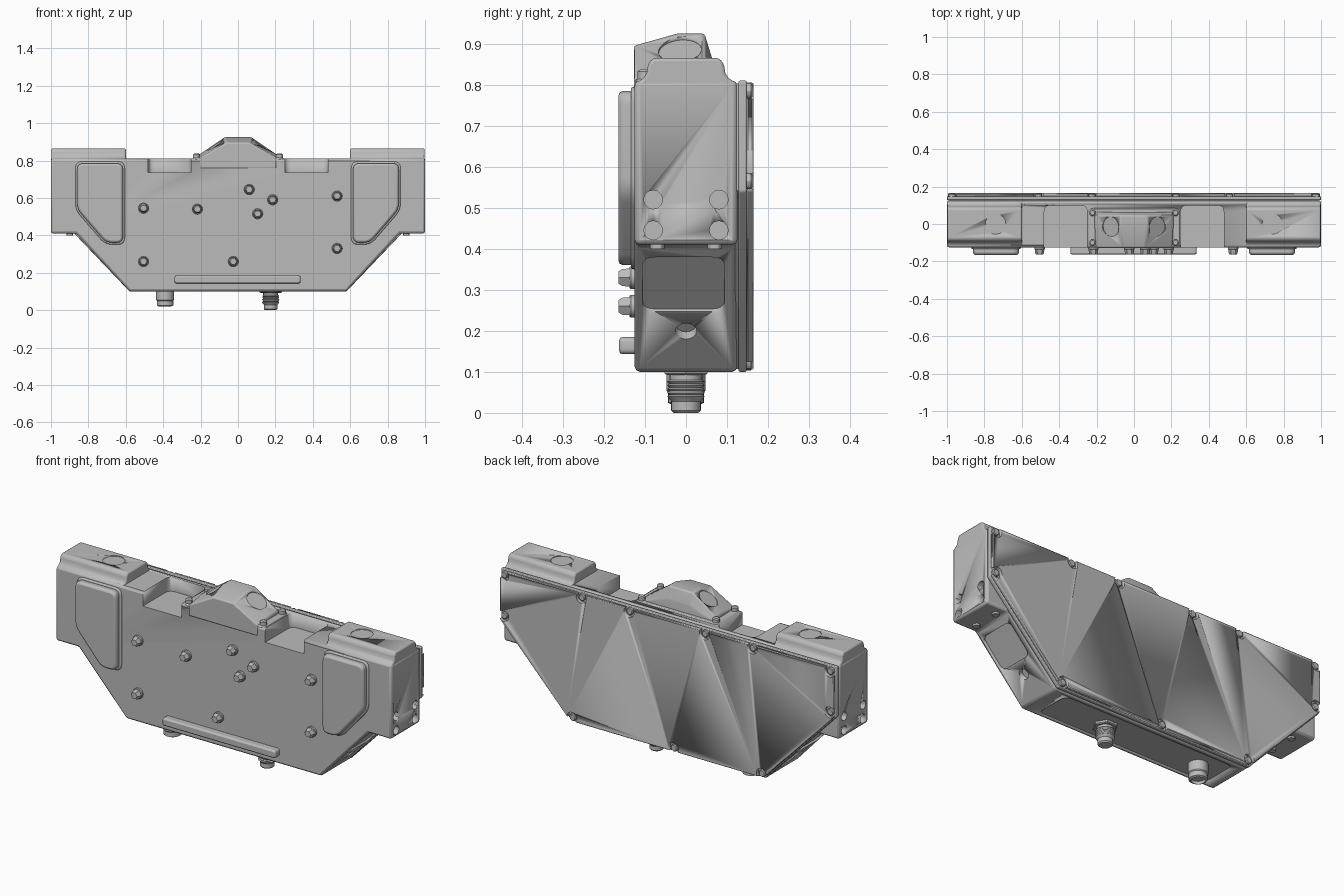
import bpy, bmesh, math
from mathutils import Vector

if "Cube" in bpy.data.objects:
    bpy.data.objects.remove(bpy.data.objects["Cube"])

grey = bpy.data.materials.new("painted grey metal")
grey.diffuse_color = (0.5, 0.5, 0.5, 1)
grey.use_nodes = True
grey.node_tree.nodes["Principled BSDF"].inputs["Base Color"].default_value = grey.diffuse_color


def finish(name, bm, bevel=0.0, segments=2, cuts=()):
    """Turn a bmesh into a finished object, with optional edge rounding and cuts."""
    bmesh.ops.recalc_face_normals(bm, faces=bm.faces)
    me = bpy.data.meshes.new(name)
    bm.to_mesh(me)
    bm.free()
    me.materials.append(grey)
    ob = bpy.data.objects.new(name, me)
    bpy.context.collection.objects.link(ob)
    if bevel:
        m = ob.modifiers.new("round", 'BEVEL')
        m.width, m.segments, m.limit_method = bevel, segments, 'ANGLE'
        m.angle_limit = math.radians(25)
    for c in cuts:
        m = ob.modifiers.new("cut", 'BOOLEAN')
        m.operation, m.object, m.solver = 'DIFFERENCE', c, 'EXACT'
    bpy.ops.object.select_all(action='DESELECT')
    bpy.context.view_layer.objects.active = ob
    ob.select_set(True)
    bpy.ops.object.shade_smooth_by_angle(angle=math.radians(30))
    return ob


def prism(name, pts, a, b, axis='y', bevel=0.0, corner=0.0, segments=2, cuts=()):
    """Extrude an outline along x, y or z; corner rounds the outline itself."""
    place = {'x': lambda p, t: (t, p[0], p[1]),
             'y': lambda p, t: (p[0], t, p[1]),
             'z': lambda p, t: (p[0], p[1], t)}[axis]
    if corner:
        rounded = []
        for i, p in enumerate(pts):
            p = Vector(p)
            u = (Vector(pts[i - 1]) - p).normalized() * corner
            v = (Vector(pts[(i + 1) % len(pts)]) - p).normalized() * corner
            for k in range(6):
                t = k / 5
                rounded.append(p + u * (1 - t) ** 2 + v * t ** 2)
        pts = rounded
    bm = bmesh.new()
    f = bm.faces.new([bm.verts.new(place(p, a)) for p in pts])
    g = bmesh.ops.extrude_face_region(bm, geom=[f])
    d = Vector(place((0, 0), b - a))
    bmesh.ops.translate(bm, verts=[v for v in g['geom'] if isinstance(v, bmesh.types.BMVert)], vec=d)
    return finish(name, bm, bevel, segments, cuts)


def rect(x0, x1, y0, y1):
    return [(x0, y0), (x1, y0), (x1, y1), (x0, y1)]


def lathe(name, base, axis, rings, sides=24):
    """Stack of (radius, distance) rings along an axis, capped at both ends."""
    q = Vector(axis).to_track_quat('Z', 'Y')
    bm = bmesh.new()
    loops = []
    for r, h in rings:
        loops.append([bm.verts.new(Vector(base) + q @ Vector((
            r * math.cos(math.tau * k / sides), r * math.sin(math.tau * k / sides), h)))
            for k in range(sides)])
    for lo, hi in zip(loops, loops[1:]):
        for k in range(sides):
            j = (k + 1) % sides
            bm.faces.new((lo[k], lo[j], hi[j], hi[k]))
    bm.faces.new(loops[0][::-1])
    bm.faces.new(loops[-1])
    return finish(name, bm)


def cutter(ob):
    ob.hide_render = True
    ob.hide_set(True)
    return ob


def mirrored(half):
    return half + [(-x, z) for x, z in reversed(half)]


# Cutters for the main housing
body_cuts = []
for s in (-1, 1):
    # top notch beside the sensor hood
    body_cuts.append(cutter(prism("notch_cutter", [(s * 0.25, -0.3), (s * 0.25, 0.1), (s * 0.48, 0.1),
                                                   (s * 0.48, -0.3)], 0.735, 0.95, 'z', corner=0.035)))
    # bolt holes in the end face
    for y in (-0.08, 0.08):
        for z in (0.445, 0.52):
            body_cuts.append(cutter(lathe("end_hole_cutter", (s * 0.97, y, z), (s, 0, 0),
                                          [(0.023, 0), (0.023, 0.06)], 12)))
    # panel and port in the sloping underside
    n = Vector((s * 0.742, 0, -0.67))
    panel = prism("slope_panel_cutter", rect(-0.1, 0.1, -0.09, 0.09), -0.008, 0.03, 'z', corner=0.03)
    panel.rotation_euler = n.to_track_quat('Z', 'Y').to_euler()
    panel.location = (s * 0.774, -0.006, 0.315)
    body_cuts.append(cutter(panel))
    body_cuts.append(cutter(lathe("port_cutter", Vector((s * 0.67, 0, 0.2)) - n * 0.025, n,
                                  [(0.026, 0), (0.026, 0.06)], 16)))
# shallow panel in the bottom
body_cuts.append(cutter(prism("bottom_panel_cutter", rect(-0.52, 0.5, -0.1, 0.1),
                              0.05, 0.106, 'z', corner=0.04)))

# Main housing
prism("housing", mirrored([(0.58, 0.10), (0.865, 0.41), (1.0, 0.41), (1.0, 0.81)]),
      -0.125, 0.125, bevel=0.012, cuts=body_cuts)

# Rear cover with screw pockets around the rim
screws = [(s * x, z) for s in (-1, 1) for x, z in
          ((0.972, 0.785), (0.972, 0.565), (0.51, 0.787), (0.225, 0.787), (0.565, 0.125))] + [(-0.04, 0.122)]
pockets = [cutter(lathe("pocket_cutter", (x, 0.147, z), (0, 1, 0), [(0.03, 0), (0.03, 0.05)], 16))
           for x, z in screws]
cover = [(0.58, 0.10), (1.0, 0.54), (1.0, 0.81)]
prism("cover_flange", mirrored(cover), 0.128, 0.148, bevel=0.004)
prism("cover_seal", mirrored([(0.575, 0.107), (0.992, 0.542), (0.992, 0.803)]), 0.12, 0.13)
prism("cover_plate", mirrored([(0.577, 0.105), (0.995, 0.542), (0.995, 0.805)]),
      0.147, 0.165, bevel=0.004, cuts=pockets)
for x, z in screws:
    lathe("cover_screw", (x, 0.146, z), (0, 1, 0), [(0.019, 0), (0.019, 0.012), (0.015, 0.016)], 12)

for s in (-1, 1):
    # Raised top pad with flared foot and round window
    window = cutter(lathe("window_cutter", (s * 0.74, 0, 0.861), (0, 0, 1), [(0.055, 0), (0.055, 0.03)], 24))
    half = [(0.125, 0.795), (0.118, 0.808), (0.104, 0.815), (0.096, 0.828), (0.092, 0.852), (0.08, 0.865)]
    prism("top_pad", mirrored(half), s * 0.6, s * 0.998, 'x', bevel=0.008, cuts=[window])
    # Front boss with a raised inner panel
    prism("front_boss", [(s * x, z) for x, z in
                         ((0.615, 0.785), (0.86, 0.785), (0.86, 0.54), (0.705, 0.36), (0.615, 0.36))],
          -0.165, -0.11, bevel=0.012, corner=0.035)
    prism("front_boss_foot", [(s * x, z) for x, z in
                              ((0.605, 0.795), (0.87, 0.795), (0.87, 0.536), (0.709, 0.35), (0.605, 0.35))],
          -0.134, -0.11, bevel=0.006, corner=0.04)
    # Small screws under the end box
    for y in (-0.07, 0.07):
        lathe("underside_screw", (s * 0.9, y, 0.412), (0, 0, -1), [(0.018, 0), (0.018, 0.012)], 12)

# Sensor hood: flange, faceted cap and two angled windows
prism("hood_flange", rect(-0.245, 0.245, -0.123, 0.085), 0.76, 0.815, 'z', bevel=0.006, corner=0.03)
sections = [(-0.127, 0.06, 0.895, 0.205, 0.815), (-0.02, 0.07, 0.925, 0.21, 0.83),
            (0.045, 0.07, 0.925, 0.21, 0.83), (0.065, 0.07, 0.86, 0.2, 0.815)]
bm = bmesh.new()
loops = [[bm.verts.new((x, y, z)) for x, z in mirrored([(xb, 0.757), (xb, zb), (xt, zt)])]
         for y, xt, zt, xb, zb in sections]
for a, b in zip(loops, loops[1:]):
    for k in range(6):
        bm.faces.new((a[k], a[(k + 1) % 6], b[(k + 1) % 6], b[k]))
bm.faces.new(loops[0])
bm.faces.new(loops[-1][::-1])
lens_cuts = []
for s in (-1, 1):
    n = Vector((s * 0.555, -0.1, 0.83)).normalized()
    lens_cuts.append(cutter(lathe("hood_window_cutter", Vector((s * 0.125, -0.015, 0.886)) - n * 0.008, n,
                                  [(0.053, 0), (0.053, 0.06)], 24)))
    for y in (-0.1, 0.06):
        lathe("hood_screw", (s * 0.222, y, 0.81), (0, 0, 1), [(0.018, 0), (0.018, 0.022), (0.012, 0.027)], 12)
finish("hood", bm, 0.006, 2, lens_cuts)

# Front bolts
for x, z in ((-0.505, 0.545), (-0.217, 0.54), (0.06, 0.645), (0.185, 0.59), (0.105, 0.515),
             (0.53, 0.61), (0.53, 0.33), (-0.025, 0.26), (-0.505, 0.26)):
    lathe("bolt_washer", (x, -0.12, z), (0, -1, 0), [(0.028, 0), (0.028, 0.014), (0.025, 0.018)], 16)
    lathe("bolt_head", (x, -0.13, z), (0, -1, 0), [(0.026, 0), (0.024, 0.025), (0.018, 0.034)], 6)

# Front lower rail
prism("front_rail", rect(-0.34, 0.335, 0.143, 0.185), -0.163, -0.11, bevel=0.008, corner=0.015)

# Bottom connectors
lathe("cable_socket", (-0.39, 0, 0.11), (0, 0, -1),
      [(0.048, 0), (0.048, 0.055), (0.044, 0.06), (0.044, 0.085), (0.034, 0.09), (0.032, 0.075)])
lathe("connector_nut", (0.175, 0, 0.11), (0, 0, -1), [(0.06, 0), (0.06, 0.014), (0.054, 0.018)], 6)
thread = [(0.04, 0), (0.04, 0.03)]
for i in range(5):
    thread += [(0.046, 0.034 + i * 0.009), (0.041, 0.039 + i * 0.009)]
lathe("threaded_connector", (0.175, 0, 0.11), (0, 0, -1),
      thread + [(0.036, 0.082), (0.036, 0.104), (0.03, 0.11)])
